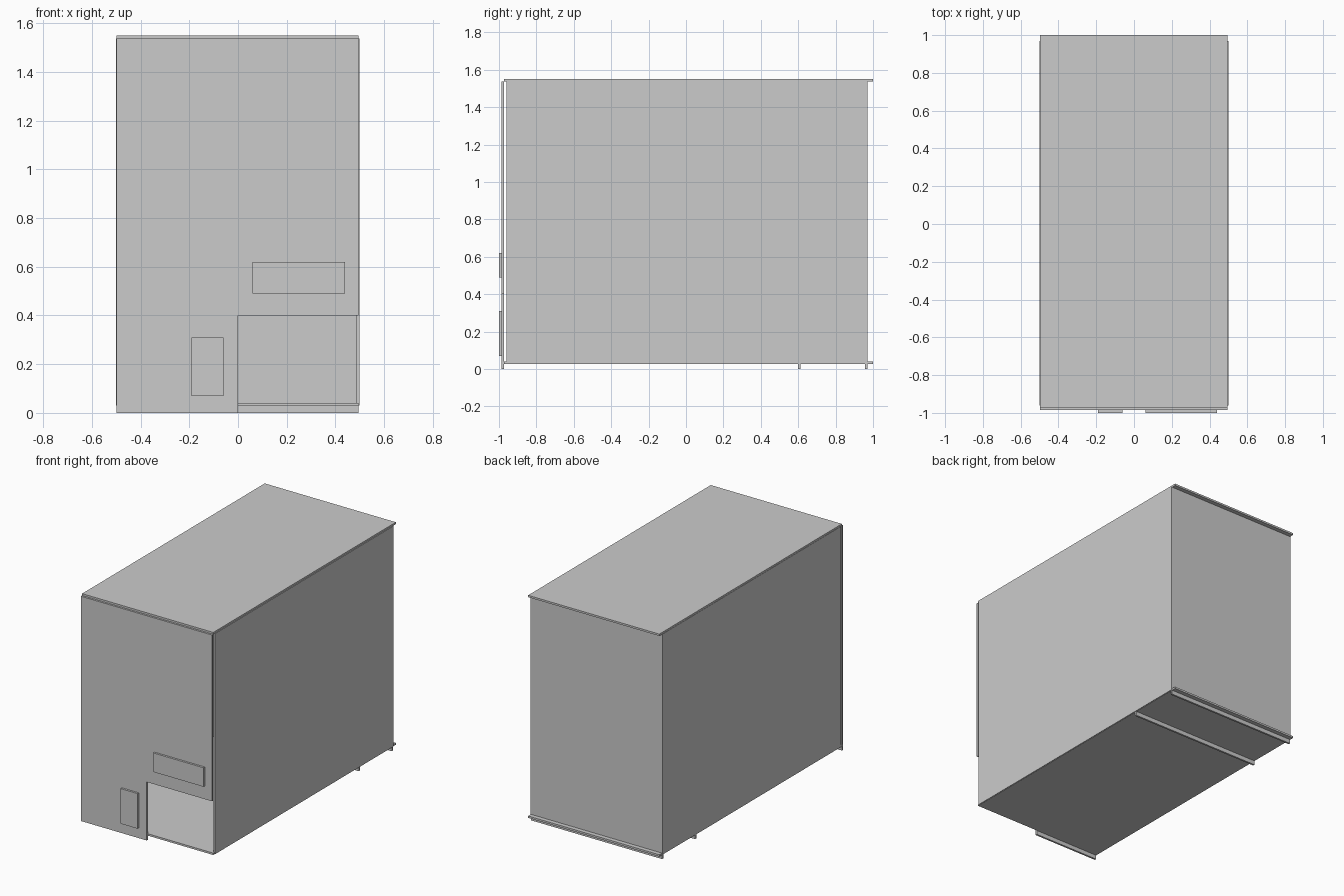
import bpy, bmesh

if "Cube" in bpy.data.objects:
    bpy.data.objects.remove(bpy.data.objects["Cube"])

T = 0.013  # board thickness


def board(name, x, y, z):
    """Flat board given by its (min, max) range on each axis."""
    bm = bmesh.new()
    bmesh.ops.create_cube(bm, size=1)
    for v in bm.verts:
        for i, r in enumerate((x, y, z)):
            v.co[i] = r[1] if v.co[i] > 0 else r[0]
    return finish(name, bm)


def finish(name, bm):
    bmesh.ops.recalc_face_normals(bm, faces=bm.faces)
    me = bpy.data.meshes.new(name)
    bm.to_mesh(me)
    bm.free()
    ob = bpy.data.objects.new(name, me)
    bpy.context.collection.objects.link(ob)
    return ob


W = (-0.498, 0.494)      # width of the cross boards
FRONT = -0.973           # back face of the front panel

# Top and floor boards, overhanging at the back
board("top_board", W, (FRONT, 1.0), (1.55 - T, 1.55))
board("floor_board", W, (FRONT, 1.0), (0.028, 0.028 + T))

# Side walls
for name, x0 in (("left_wall", -0.5), ("right_wall", 0.499 - T)):
    board(name, (x0, x0 + T), (-0.96, 0.97), (0.03, 1.538))

# Back wall
board("back_wall", (-0.488, 0.487), (0.97 - T, 0.97), (0.028 + T, 1.55 - T))

# Cross rails under the floor
for name, y0 in (("middle_rail", 0.6), ("back_rail", 0.957)):
    board(name, W, (y0, y0 + T), (0, 0.028))

# L-shaped front panel with the entrance opening in its lower corner
outline = [(W[0], 0), (0, 0), (0, 0.4), (W[1], 0.4), (W[1], 1.537), (W[0], 1.537)]
bm = bmesh.new()
face = bm.faces.new([bm.verts.new((x, FRONT, z)) for x, z in outline])
ext = bmesh.ops.extrude_face_region(bm, geom=[face], use_keep_orig=True)
moved = [g for g in ext["geom"] if isinstance(g, bmesh.types.BMVert)]
bmesh.ops.translate(bm, verts=moved, vec=(0, -T, 0))
finish("front_panel", bm)

# Raised plates on the front
board("upright_plate", (-0.19, -0.06), (-1.0, FRONT - T), (0.07, 0.31))
board("wide_plate", (0.06, 0.44), (-1.0, FRONT - T), (0.49, 0.62))
